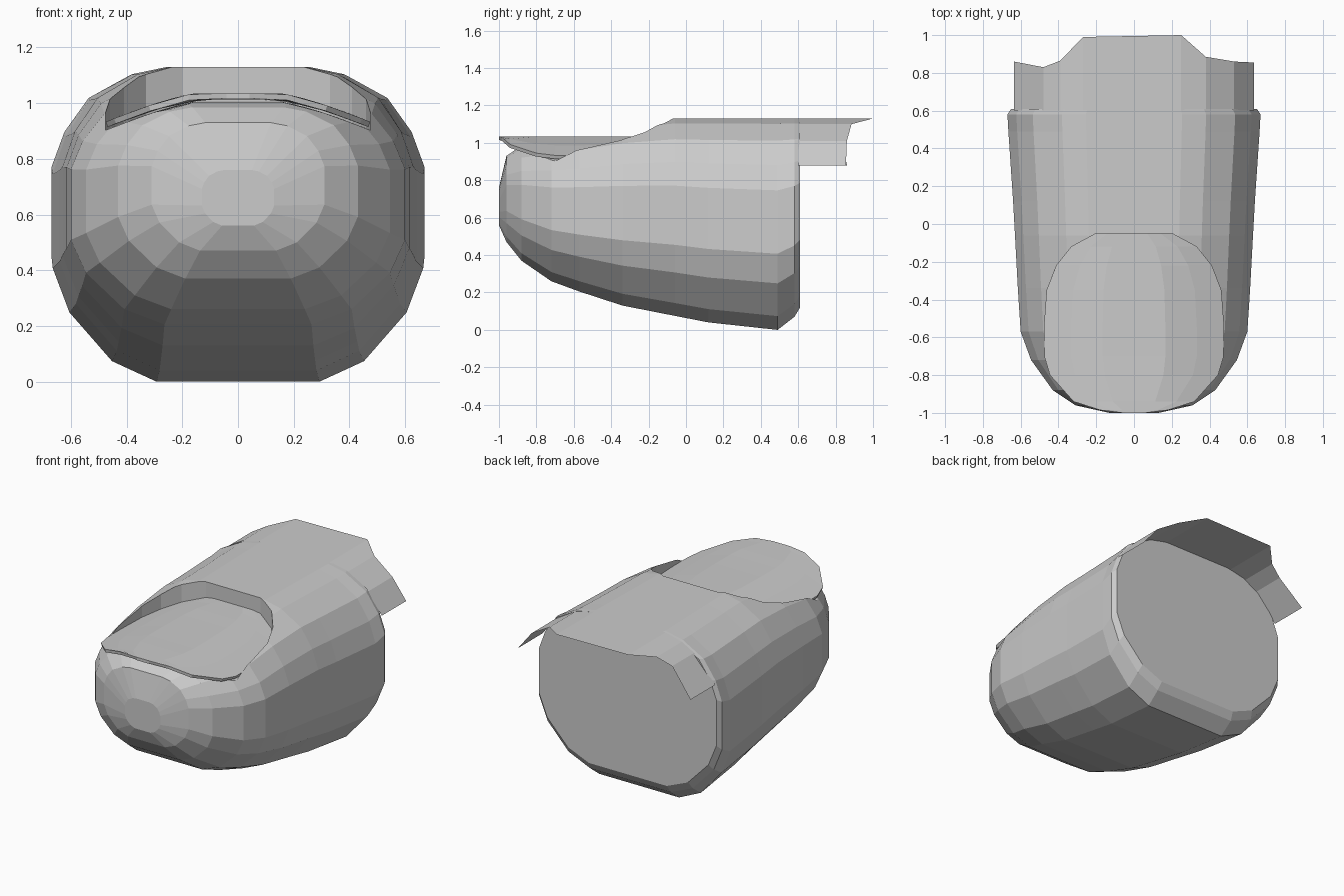
import bpy, bmesh

if "Cube" in bpy.data.objects:
    bpy.data.objects.remove(bpy.data.objects["Cube"])

def make(name, verts, faces):
    me = bpy.data.meshes.new(name)
    me.from_pydata(verts, [], faces)
    bm = bmesh.new()
    bm.from_mesh(me)
    bmesh.ops.recalc_face_normals(bm, faces=bm.faces)
    bm.to_mesh(me)
    bm.free()
    ob = bpy.data.objects.new(name, me)
    bpy.context.collection.objects.link(ob)
    return ob

def grid_faces(rows, cols, wrap=False):
    faces = []
    for i in range(rows - 1):
        for j in range(cols if wrap else cols - 1):
            k = (j + 1) % cols
            faces.append((i*cols + j, i*cols + k, (i+1)*cols + k, (i+1)*cols + j))
    return faces

# Hull: faceted rounded section lofted from nose to flat tail
half = [(.44, 0), (.68, .065), (.91, .22), (1, .36), (1, .66),
        (.93, .78), (.80, .895), (.57, .975), (.38, 1)]
ring = half + [(-x, t) for x, t in reversed(half)]
stations = [  # y, half width, bottom, top
    (-1.0, .13, .56, .76), (-.96, .31, .47, .93), (-.88, .43, .37, .985),
    (-.72, .545, .26, 1.02), (-.57, .60, .205, 1.05), (-.34, .615, .13, 1.10),
    (-.06, .63, .075, 1.13), (.12, .64, .04, 1.13), (.49, .665, 0, 1.13),
    (.58, .67, .07, 1.13), (.61, .65, .12, 1.13)]
verts = [(x*w, y, zb + t*(zt - zb)) for y, w, zb, zt in stations for x, t in ring]
n = len(ring)
faces = grid_faces(len(stations), n, True)
faces += [tuple(range(n)), tuple(range(len(verts) - n, len(verts)))]
hull = make("hull", verts, faces)

# Arched oval panel set into the top of the nose
outline = [(-.05, .20), (-.12, .33), (-.22, .41), (-.35, .46), (-.55, .475),
           (-.70, .475), (-.80, .445), (-.94, .32), (-.985, .18), (-1.0, .06)]
cols = [-1, -.7, -.35, .35, .7, 1]

def panel(name, dz):
    pts = []
    for y, w in outline:
        for c in cols:
            x = c * w
            pts.append((x, y, 1.035 + dz - .10 * (max(0, abs(x) - .15) / .32) ** 1.3))
    return make(name, pts, grid_faces(len(outline), len(cols)))

# Recess cutter
cutter = panel("recess_cutter", -.03)
bm = bmesh.new()
bm.from_mesh(cutter.data)
res = bmesh.ops.extrude_face_region(bm, geom=bm.faces[:], use_keep_orig=True)
for v in res["geom"]:
    if isinstance(v, bmesh.types.BMVert):
        v.co.z += .4
bmesh.ops.recalc_face_normals(bm, faces=bm.faces)
bm.to_mesh(cutter.data)
bm.free()
cutter.hide_render = True
cutter.hide_viewport = True
mod = hull.modifiers.new("recess", 'BOOLEAN')
mod.operation = 'DIFFERENCE'
mod.solver = 'EXACT'
mod.object = cutter

top = panel("top_panel", 0)
for p in top.data.polygons:
    if p.normal.z < 0:
        p.flip()
sol = top.modifiers.new("thickness", 'SOLIDIFY')
sol.thickness = .02
sol.offset = -1

# Rear hood: thin sheet overhanging the tail
right = [(.635, .88, .855), (.53, 1.01, .86), (.38, 1.10, .885), (.25, 1.13, 1.0)]
left = [(-.27, 1.13, .99), (-.39, 1.10, .865), (-.48, 1.05, .83), (-.635, .88, .86)]
arc = right + left
hv = [(x, .60, z) for x, z, e in arc] + [(x, e, z) for x, z, e in arc]
hood = make("rear_hood", hv, grid_faces(2, len(arc)))
